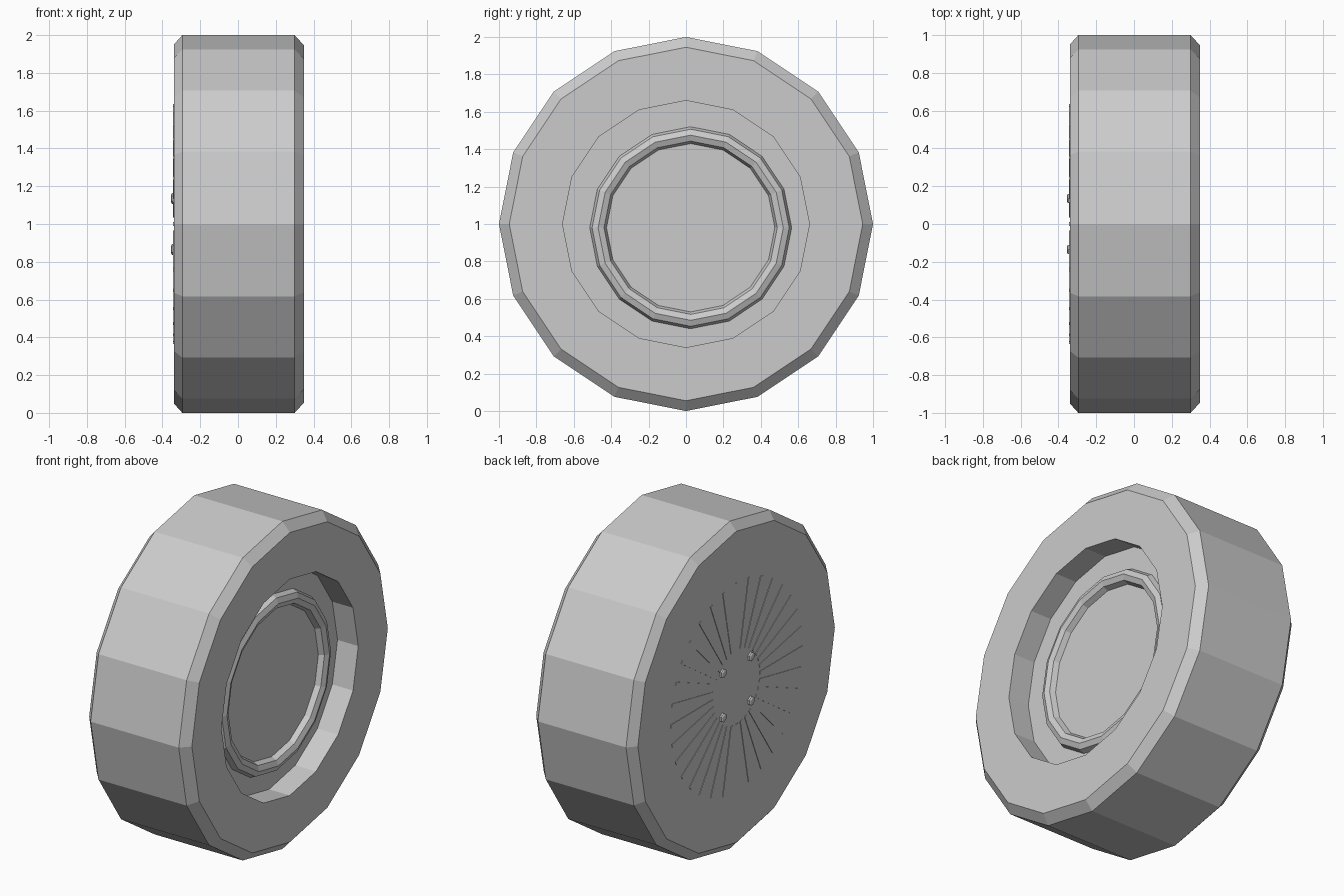
import bpy, bmesh, math
from mathutils import Matrix, Vector

if "Cube" in bpy.data.objects:
    bpy.data.objects.remove(bpy.data.objects["Cube"])

grey = bpy.data.materials.new("plain grey")
grey.use_nodes = True
grey.diffuse_color = (0.6, 0.6, 0.6, 1)
grey.node_tree.nodes["Principled BSDF"].inputs["Base Color"].default_value = (0.6, 0.6, 0.6, 1)

OUTER_FACE = -0.34
FLOOR = 0.21


def finish(name, bm, location=(0, 0, 1)):
    bmesh.ops.recalc_face_normals(bm, faces=bm.faces)
    mesh = bpy.data.meshes.new(name)
    bm.to_mesh(mesh)
    bm.free()
    mesh.materials.append(grey)
    obj = bpy.data.objects.new(name, mesh)
    obj.location = location
    bpy.context.collection.objects.link(obj)
    return obj


def lathe(name, profile, sides, closed=False, location=(0, 0, 1)):
    """Turn (x, radius) points about the x axis; open profiles get flat caps."""
    bm = bmesh.new()
    rings = []
    for x, r in profile:
        angles = [math.tau * i / sides for i in range(sides)]
        rings.append([bm.verts.new((x, r * math.sin(a), r * math.cos(a))) for a in angles])
    pairs = list(zip(rings, rings[1:]))
    if closed:
        pairs.append((rings[-1], rings[0]))
    else:
        bm.faces.new(rings[0])
        bm.faces.new(rings[-1])
    for a, b in pairs:
        for i in range(sides):
            j = (i + 1) % sides
            bm.faces.new((a[i], a[j], b[j], b[i]))
    return finish(name, bm, location)


# Wheel body: chamfered tread, flat outer face and a recess on the inner side
lathe("wheel_body", [(OUTER_FACE, 0.95), (-0.295, 1), (0.30, 1), (0.35, 0.945),
                     (0.35, 0.66), (FLOOR, 0.66)], 16)

# Round ring half sunk into the recess floor, slightly off centre
tube = [math.tau * i / 8 for i in range(8)]
lathe("recess_ring", [(FLOOR + 0.045 * math.sin(a), 0.495 + 0.045 * math.cos(a)) for a in tube],
      16, closed=True, location=(0, 0.025, 0.98))

# Thin radial spokes on the outer face
SPOKES = 32
bm = bmesh.new()
for i in range(SPOKES):
    turn = Matrix.Rotation(math.tau * i / SPOKES, 4, "X")
    place = Matrix.Translation((OUTER_FACE, 0, 0.43))
    size = Matrix.Diagonal((0.006, 0.02, 0.41, 1))
    bmesh.ops.create_cube(bm, size=1, matrix=turn @ place @ size)
finish("radial_spokes", bm)

# Four hexagonal bolts with chamfered heads
for y, side in ((0.135, "front"), (-0.135, "back")):
    for z, level in ((0.135, "upper"), (-0.135, "lower")):
        lathe(f"bolt_{level}_{'back' if y > 0 else 'front'}",
              [(-0.356, 0.018), (-0.35, 0.028), (-0.335, 0.028)], 6,
              location=(0, y, 1 + z))
